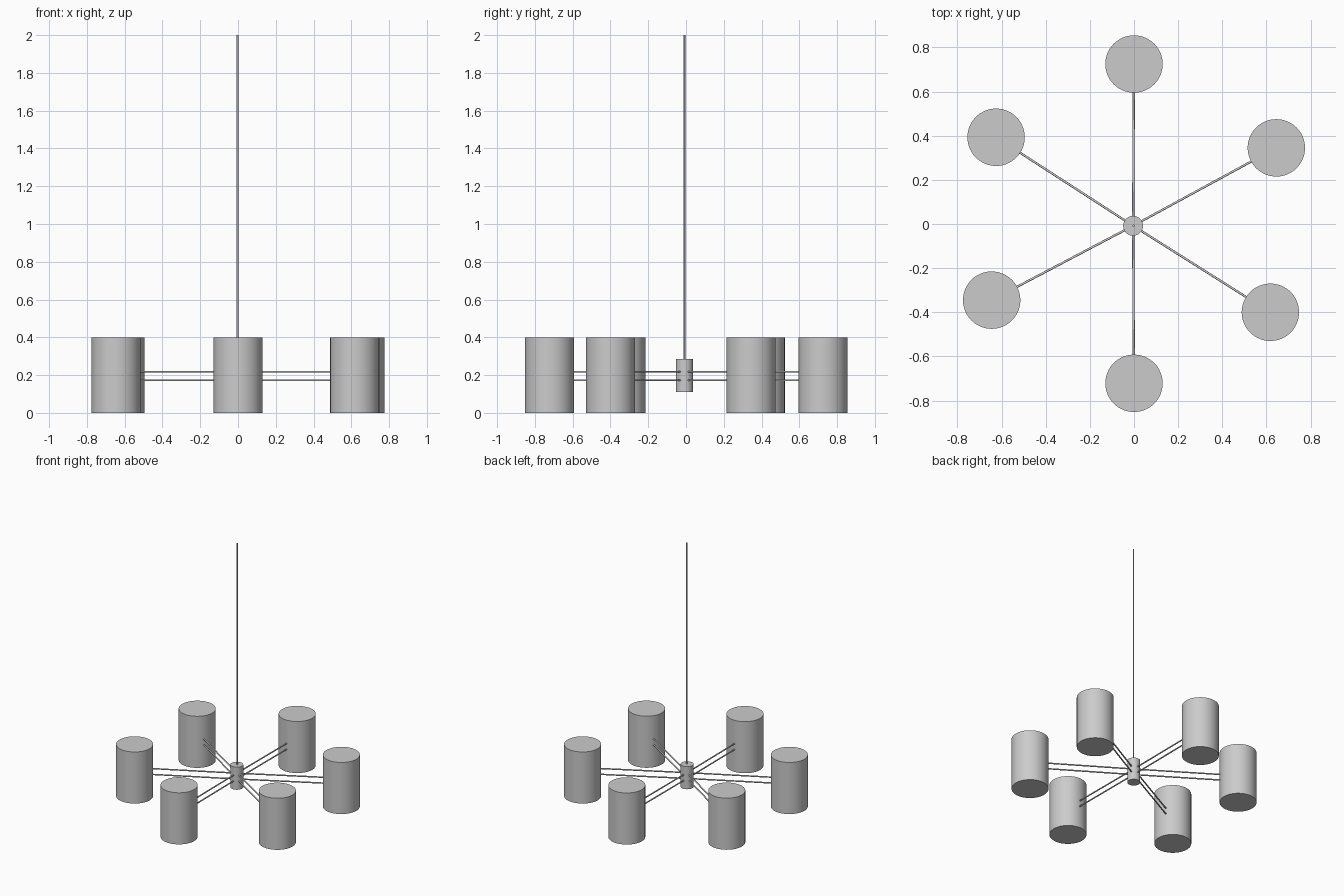
import bpy
import math
from mathutils import Vector

cube = bpy.data.objects.get("Cube")
if cube:
    bpy.data.objects.remove(cube)

# One brushed metal colour
metal = bpy.data.materials.new("light grey metal")
metal.use_nodes = True
grey = (0.6, 0.6, 0.6, 1)
metal.diffuse_color = grey
metal.node_tree.nodes["Principled BSDF"].inputs["Base Color"].default_value = grey


def rod(name, start, end, radius, sides):
    """Capped cylinder running between two points."""
    start, end = Vector(start), Vector(end)
    axis = end - start
    bpy.ops.mesh.primitive_cylinder_add(vertices=sides, radius=radius,
                                        depth=axis.length, location=(start + end) / 2)
    ob = bpy.context.object
    ob.rotation_euler = axis.to_track_quat("Z", "Y").to_euler()
    ob.name = name
    ob.data.materials.append(metal)
    bpy.ops.object.shade_smooth_by_angle(angle=math.radians(40))
    return ob


HUB = Vector((-0.004, -0.008, 0))
SHADE_RADIUS = 0.13

# Central hub and hanging stem
rod("hub", HUB + Vector((0, 0, 0.11)), HUB + Vector((0, 0, 0.285)), 0.045, 48)
stem = HUB + Vector((0.002, 0, 0))
rod("stem", stem + Vector((0, 0, 0.28)), stem + Vector((0, 0, 2)), 0.005, 16)

# Six cylindrical shades, each on a pair of arms
shades = {
    "back": (0, 0.725),
    "back_left": (0.645, 0.345),
    "front_left": (0.618, -0.4),
    "front": (0, -0.722),
    "front_right": (-0.645, -0.345),
    "back_right": (-0.625, 0.393),
}
for side, (x, y) in shades.items():
    centre = Vector((x, y, 0))
    rod(side + "_shade", centre, centre + Vector((0, 0, 0.4)), SHADE_RADIUS, 64)
    direction = (centre - HUB).normalized()
    inner = HUB + direction * 0.03
    outer = centre - direction * (SHADE_RADIUS - 0.01)
    for level, z in (("lower", 0.173), ("upper", 0.218)):
        lift = Vector((0, 0, z))
        rod(side + "_" + level + "_arm", inner + lift, outer + lift, 0.005, 12)
